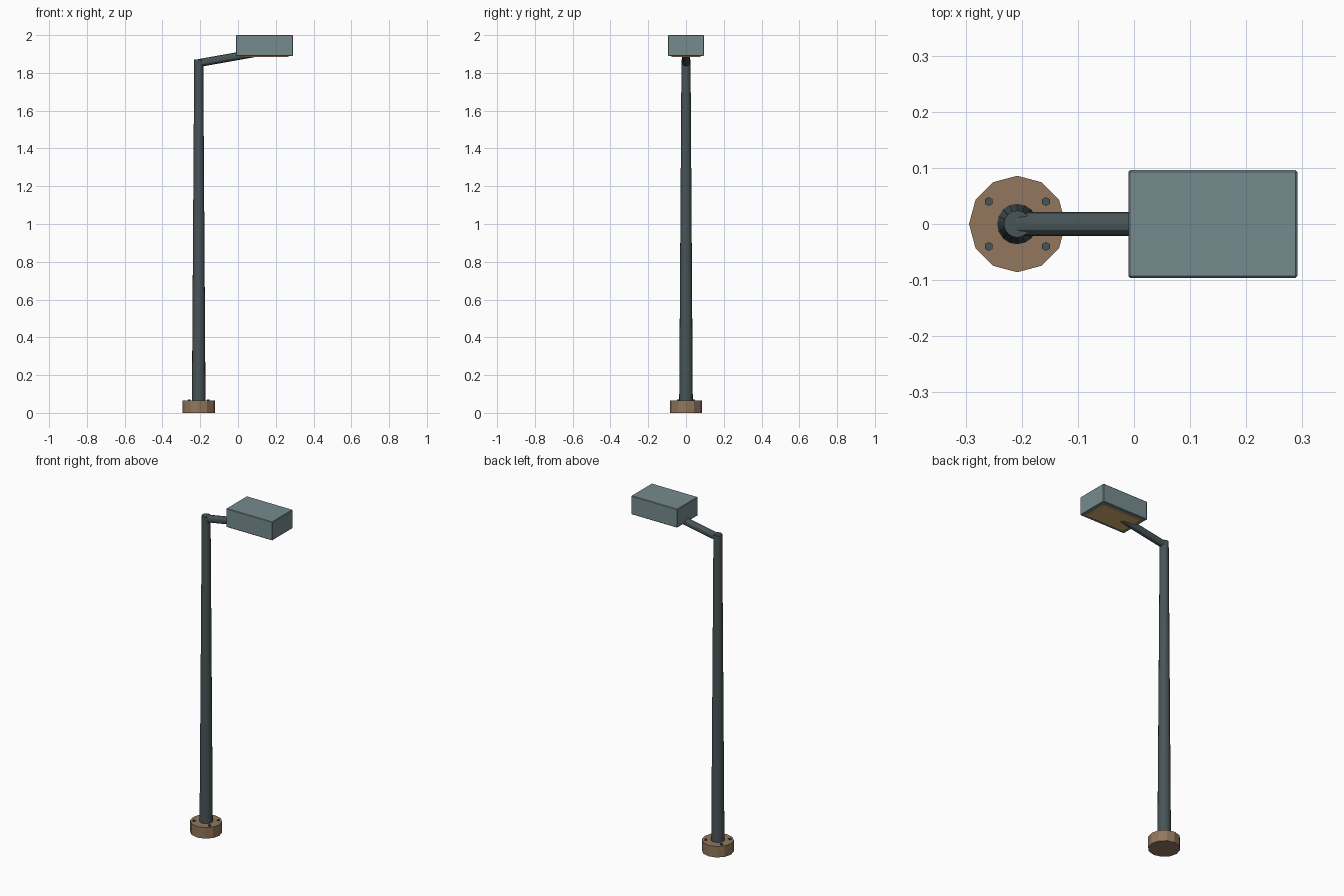
import bpy
from math import radians
from mathutils import Vector

cube = bpy.data.objects.get("Cube")
if cube:
    bpy.data.objects.remove(cube, do_unlink=True)


def material(name, color):
    m = bpy.data.materials.new(name)
    m.use_nodes = True
    m.diffuse_color = (*color, 1)
    m.node_tree.nodes["Principled BSDF"].inputs["Base Color"].default_value = (*color, 1)
    return m


def finish(name, mat, smooth=False):
    obj = bpy.context.object
    obj.name = name
    obj.data.materials.append(mat)
    if smooth:
        bpy.ops.object.shade_smooth_by_angle(angle=radians(30))
    return obj


def rod(name, mat, start, end, r1, r2, sides, smooth=False):
    """Tapered cylinder between two points."""
    start, end = Vector(start), Vector(end)
    axis = end - start
    bpy.ops.mesh.primitive_cone_add(
        vertices=sides, radius1=r1, radius2=r2, depth=axis.length,
        location=(start + end) / 2,
        rotation=Vector((0, 0, 1)).rotation_difference(axis).to_euler())
    return finish(name, mat, smooth)


def box(name, mat, low, high, bevel=0):
    """Axis-aligned box between two corners."""
    low, high = Vector(low), Vector(high)
    bpy.ops.mesh.primitive_cube_add(size=1, location=(low + high) / 2)
    bpy.context.object.scale = high - low
    bpy.ops.object.transform_apply(location=False, rotation=False, scale=True)
    obj = finish(name, mat)
    if bevel:
        mod = obj.modifiers.new("soft_edges", "BEVEL")
        mod.width = bevel
        mod.segments = 1
    return obj


steel = material("dark steel", (0.065, 0.09, 0.095))
housing = material("blue grey housing", (0.18, 0.26, 0.27))
footing = material("brown footing", (0.29, 0.185, 0.11))
lens = material("amber lens", (0.68, 0.43, 0.15))

POLE_X = -0.208

# Footing and tapered pole
rod("footing", footing, (POLE_X, 0, 0), (POLE_X, 0, 0.065), 0.086, 0.086, 12)
rod("pole", steel, (POLE_X, 0, 0.06), (POLE_X, 0, 1.87), 0.036, 0.024, 16, True)

# Anchor bolts
for sx in (-1, 1):
    for sy in (-1, 1):
        x, y = POLE_X + sx * 0.051, sy * 0.04
        rod("anchor_bolt", steel, (x, y, 0.055), (x, y, 0.071), 0.008, 0.008, 6)

# Arm rising into the lamp
rod("arm", steel, (-0.208, 0, 1.852), (0.09, 0, 1.905), 0.021, 0.021, 12, True)

# Lamp housing and lens underneath
box("lamp_housing", housing, (-0.01, -0.096, 1.89), (0.291, 0.096, 2.0), 0.003)
box("lamp_lens", lens, (0.012, -0.076, 1.885), (0.268, 0.076, 1.895))
